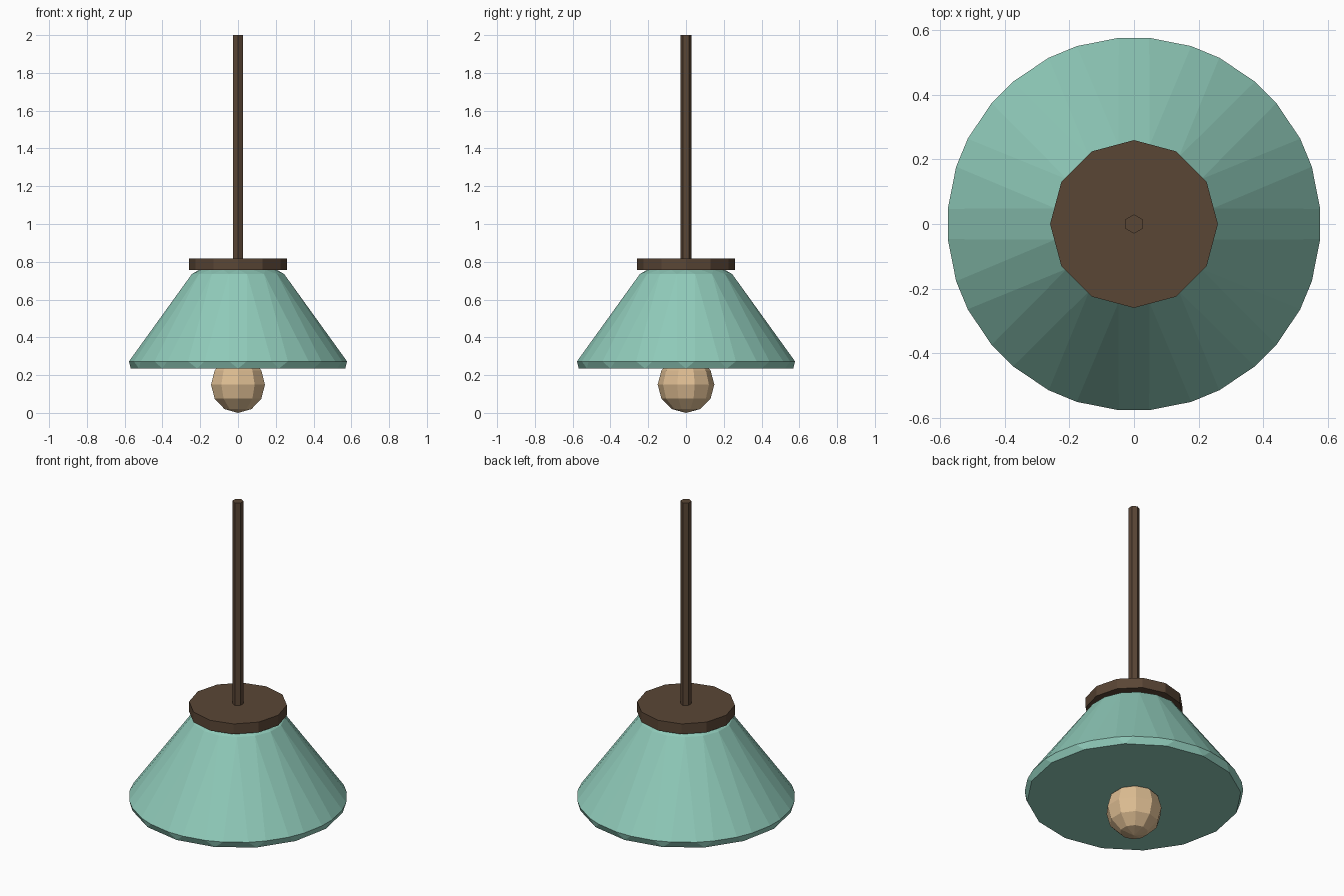
import bpy, bmesh, math

if "Cube" in bpy.data.objects:
    bpy.data.objects.remove(bpy.data.objects["Cube"])


def material(name, rgb):
    m = bpy.data.materials.new(name)
    m.diffuse_color = (*rgb, 1)
    m.use_nodes = True
    m.node_tree.nodes["Principled BSDF"].inputs["Base Color"].default_value = m.diffuse_color
    return m


BROWN = material("dark_brown", (0.102, 0.061, 0.036))
TEAL = material("soft_teal", (0.275, 0.59, 0.485))
GLOW = material("warm_bulb", (0.73, 0.51, 0.29))


def finish(bm, name, mat):
    bmesh.ops.recalc_face_normals(bm, faces=bm.faces)
    me = bpy.data.meshes.new(name)
    bm.to_mesh(me)
    bm.free()
    me.materials.append(mat)
    ob = bpy.data.objects.new(name, me)
    bpy.context.collection.objects.link(ob)
    return ob


def lathe(name, mat, sides, profile):
    """Revolve (radius, z) points; first corner points along +y."""
    bm = bmesh.new()
    rings = []
    for r, z in profile:
        if r == 0:
            rings.append([bm.verts.new((0, 0, z))] * sides)
            continue
        angles = [math.pi / 2 + math.tau * i / sides for i in range(sides)]
        rings.append([bm.verts.new((r * math.cos(a), r * math.sin(a), z)) for a in angles])
    for lo, hi in zip(rings, rings[1:]):
        for i in range(sides):
            j = (i + 1) % sides
            bm.faces.new(list(dict.fromkeys((lo[i], lo[j], hi[j], hi[i]))))
    for ring in (rings[0], rings[-1]):
        if ring[0] is not ring[1]:
            bm.faces.new(ring)
    return finish(bm, name, mat)


# Hanging rod and cap disc
lathe("hanging_rod", BROWN, 6, [(0.03, 0.81), (0.03, 2.0)])
lathe("shade_cap", BROWN, 12, [(0.26, 0.757), (0.26, 0.817)])

# Bulb: ten-sided sphere with six rings
R = 0.15
lathe("bulb", GLOW, 10,
      [(0 if k in (0, 6) else R * math.sin(math.pi * k / 6), R - R * math.cos(math.pi * k / 6))
       for k in range(7)])

# Shade: sixteen-sided cone with every edge chamfered
N = 16
bm = bmesh.new()


def point(x, y, z, a):
    c, s = math.cos(a), math.sin(a)
    return bm.verts.new((x * c - y * s, x * s + y * c, z))


step = math.tau / N
base = [point(0.568, 0, 0.235, k * step) for k in range(N)]
left = [point(0.577, -0.047, 0.273, k * step) for k in range(N)]
right = [point(0.577, 0.047, 0.273, k * step) for k in range(N)]
neck = [point(0.249, 0, 0.735, (k + 0.5) * step) for k in range(N)]
crown = [point(0.205, 0, 0.758, k * step) for k in range(N)]
for k in range(N):
    n, p = (k + 1) % N, k - 1
    bm.faces.new((base[k], right[k], left[k]))                # rim corner
    bm.faces.new((base[k], base[n], left[n], right[k]))       # rim chamfer
    bm.faces.new((right[k], left[n], neck[k]))                # main panel
    bm.faces.new((left[k], right[k], neck[k], neck[p]))       # panel chamfer
    bm.faces.new((neck[p], neck[k], crown[k]))                # neck corner
    bm.faces.new((neck[k], crown[n], crown[k]))               # neck chamfer
bm.faces.new(base)
bm.faces.new(crown)
finish(bm, "shade", TEAL)
